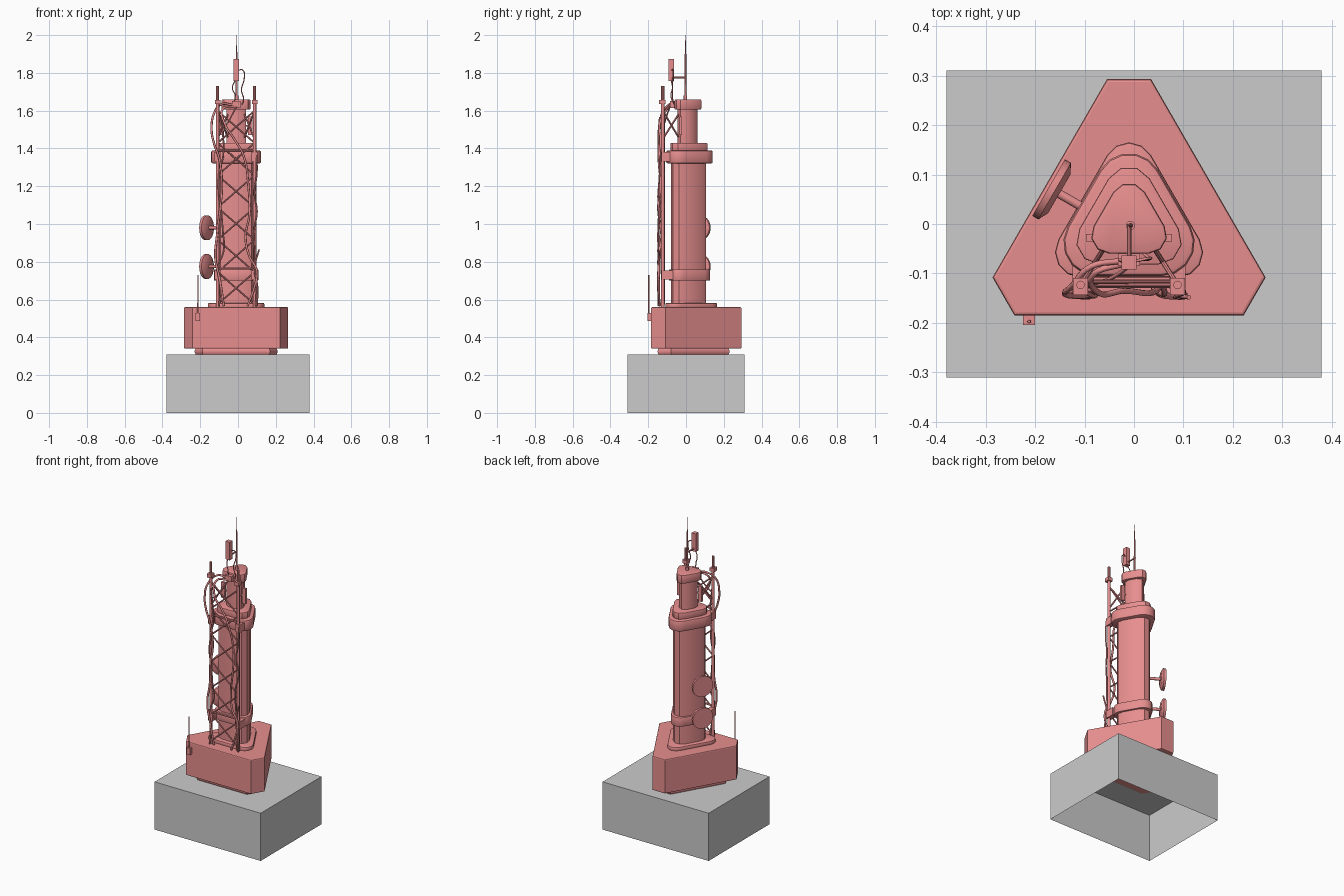
import bpy, bmesh, math, random
from mathutils import Vector, Matrix

if "Cube" in bpy.data.objects:
    bpy.data.objects.remove(bpy.data.objects["Cube"])

random.seed(4)
CX = -0.01
pink = bpy.data.materials.new("coral_paint")
pink.diffuse_color = (0.8, 0.27, 0.27, 1)
pink.use_nodes = True
pink.node_tree.nodes["Principled BSDF"].inputs["Base Color"].default_value = pink.diffuse_color


def finish(bm, name, mat=pink, smooth=False):
    bmesh.ops.recalc_face_normals(bm, faces=bm.faces)
    me = bpy.data.meshes.new(name)
    bm.to_mesh(me)
    bm.free()
    ob = bpy.data.objects.new(name, me)
    bpy.context.collection.objects.link(ob)
    if mat:
        me.materials.append(mat)
    if smooth:
        bpy.ops.object.select_all(action='DESELECT')
        ob.select_set(True)
        bpy.context.view_layer.objects.active = ob
        bpy.ops.object.shade_smooth_by_angle(angle=math.radians(35))
    return ob


def tri_prism(name, r, t, z0, z1, seg=1, bevel=0.004):
    """Triangular prism: inradius r, corners cut back to t (arc when seg > 1)."""
    bm = bmesh.new()
    pts = []
    for k in range(3):
        a = math.radians(90 + 120 * k)
        rot = Matrix.Rotation(a, 2)
        if seg == 1:
            w = (2 * r - t) * math.tan(math.radians(30))
            loc = [(t, -w), (t, w)]
        else:
            rho = 2 * r - t
            c = 2 * (r - rho)
            angs = [math.radians(-60 + 120 * i / seg) for i in range(seg + 1)]
            loc = [(c + rho * math.cos(g), rho * math.sin(g)) for g in angs]
        pts += [rot @ Vector(p) for p in loc]
    face = bm.faces.new([bm.verts.new((p.x + CX, p.y, z0)) for p in pts])
    top = bmesh.ops.extrude_face_region(bm, geom=[face])['geom']
    bmesh.ops.translate(bm, vec=(0, 0, z1 - z0),
                        verts=[v for v in top if isinstance(v, bmesh.types.BMVert)])
    if bevel:
        rims = [e for e in bm.edges if abs(e.verts[0].co.z - e.verts[1].co.z) < 1e-5]
        bmesh.ops.bevel(bm, geom=rims, offset=bevel, segments=2, profile=0.5, affect='EDGES')
    return finish(bm, name, smooth=seg > 1)


def box(name, x, y, z):
    bm = bmesh.new()
    m = Matrix.Translation(((x[0] + x[1]) / 2, (y[0] + y[1]) / 2, (z[0] + z[1]) / 2))
    m = m @ Matrix.Diagonal((x[1] - x[0], y[1] - y[0], z[1] - z[0], 1))
    bmesh.ops.create_cube(bm, size=1, matrix=m)
    return finish(bm, name)


def rod(name, a, b, r, r2=None, seg=12):
    a, b = Vector(a), Vector(b)
    d = b - a
    bm = bmesh.new()
    m = Matrix.Translation((a + b) / 2) @ d.to_track_quat('Z', 'Y').to_matrix().to_4x4()
    bmesh.ops.create_cone(bm, cap_ends=True, segments=seg, radius1=r,
                          radius2=r if r2 is None else r2, depth=d.length, matrix=m)
    return finish(bm, name, smooth=seg > 6)


def cable(name, pts, r):
    cu = bpy.data.curves.new(name, 'CURVE')
    cu.dimensions = '3D'
    cu.bevel_depth = r
    cu.bevel_resolution = 2
    cu.use_fill_caps = True
    sp = cu.splines.new('BEZIER')
    sp.bezier_points.add(len(pts) - 1)
    for bp, p in zip(sp.bezier_points, pts):
        bp.co = p
        bp.handle_left_type = bp.handle_right_type = 'AUTO'
    sp.resolution_u = 6
    ob = bpy.data.objects.new(name, cu)
    bpy.context.collection.objects.link(ob)
    cu.materials.append(pink)
    bpy.ops.object.select_all(action='DESELECT')
    ob.select_set(True)
    bpy.context.view_layer.objects.active = ob
    bpy.ops.object.convert(target='MESH')


# plinth, open underneath
bm = bmesh.new()
bmesh.ops.create_cube(bm, size=1, matrix=Matrix.Translation((0, 0, 0.154)) @ Matrix.Diagonal((0.758, 0.62, 0.308, 1)))
bm.faces.ensure_lookup_table()
bmesh.ops.delete(bm, geom=[min(bm.faces, key=lambda f: f.calc_center_median().z)], context='FACES')
plinth = finish(bm, "plinth", mat=None)

# stacked triangular tower body
tri_prism("foot", 0.15, 0.23, 0.305, 0.345, 1, 0.015)
tri_prism("base_block", 0.185, 0.293, 0.34, 0.56, 1, 0.006)
tri_prism("base_collar", 0.108, 0.165, 0.555, 0.582, 4, 0.006)
tri_prism("main_shaft", 0.08, 0.108, 0.56, 1.40, 3, 0)
tri_prism("lower_ring", 0.091, 0.128, 0.70, 0.76, 4, 0.006)
tri_prism("upper_ring", 0.105, 0.143, 1.32, 1.39, 5, 0.01)
tri_prism("shoulder", 0.082, 0.116, 1.385, 1.43, 3, 0.004)
tri_prism("upper_shaft", 0.046, 0.06, 1.42, 1.61, 2, 0)
tri_prism("top_cap", 0.06, 0.083, 1.605, 1.66, 3, 0.006)

# front lattice mast: posts, clamps, rungs and crossed braces
YP = -0.123
L, R = CX - 0.098, CX + 0.098
for side, x in (("left", L), ("right", R)):
    s = -1 if side == "left" else 1
    rod(side + "_post", (x, YP, 0.56), (x, YP, 1.655), 0.009)
    rod(side + "_post_tip", (x, YP, 1.65), (x, YP, 1.73), 0.0085, seg=10)
    box(side + "_clamp", (x - 0.015, x + 0.015), (YP - 0.02, YP + 0.014), (1.634, 1.657))
    for i, z in enumerate((0.73, 1.355)):
        box(f"{side}_bracket_{i}", (x - 0.016, x + 0.016), (YP - 0.008, -0.07), (z - 0.025, z + 0.025))
    rod(side + "_upper_stay", (x, YP, 1.60), (CX + s * 0.045, -0.04, 1.46), 0.005, seg=8)
    rod(side + "_lower_stay", (x, YP, 1.45), (CX + s * 0.045, -0.04, 1.58), 0.005, seg=8)
    # small equipment panel beside the upper shaft
    box(side + "_panel", (CX + s * 0.075 - 0.012, CX + s * 0.075 + 0.012), (-0.035, -0.02), (1.47, 1.57))
    rod(side + "_panel_arm", (CX + s * 0.075, -0.028, 1.52), (CX + s * 0.03, -0.028, 1.52), 0.005, seg=8)

BAYS, Z0, Z1 = 6, 0.575, 1.60
for i in range(BAYS):
    za, zb = Z0 + (Z1 - Z0) * i / BAYS, Z0 + (Z1 - Z0) * (i + 1) / BAYS
    rod(f"brace_a_{i}", (L, YP, za), (R, YP, zb), 0.0045, seg=8)
    rod(f"brace_b_{i}", (R, YP + 0.006, za), (L, YP + 0.006, zb), 0.0045, seg=8)
for i, z in enumerate((0.765, 1.39)):
    rod(f"rung_{i}", (L, YP, z), (R, YP, z), 0.006, seg=8)

# dishes on the left rear face
out = Vector((-math.cos(math.radians(30)), 0.5, 0))
for i, z in enumerate((0.98, 0.775)):
    c = Vector((-0.163, 0.068, z))
    rod(f"dish_{i}", c - out * 0.003, c + out * 0.011, 0.066, seg=32)
    rod(f"dish_back_{i}", c - out * 0.014, c - out * 0.003, 0.045, 0.066, seg=32)
    rod(f"dish_arm_{i}", c - out * 0.10, c - out * 0.012, 0.009)

# whip antenna on top with radio box on an arm
rod("antenna_base", (CX + 0.003, -0.003, 1.655), (CX + 0.003, -0.003, 1.68), 0.009)
rod("antenna_lower", (CX + 0.003, -0.003, 1.66), (CX + 0.003, -0.003, 1.90), 0.0055, 0.0045)
rod("antenna_tip", (CX + 0.003, -0.003, 1.89), (CX + 0.003, -0.003, 2.0), 0.0035, 0.001, 8)
rod("radio_arm", (CX, 0, 1.776), (CX, -0.075, 1.776), 0.0045, seg=8)
box("radio_box", (CX - 0.015, CX + 0.015), (-0.092, -0.064), (1.757, 1.873))
box("junction_box", (CX - 0.022, CX + 0.022), (-0.085, -0.056), (1.615, 1.65))

# small whip on the base block
box("side_mount", (-0.224, -0.2), (-0.204, -0.183), (0.487, 0.53))
rod("side_whip", (-0.212, -0.197, 0.53), (-0.212, -0.197, 0.73), 0.004, 0.003, 8)

# hanging cables
cable("cable_left", [(-0.03, -0.075, 1.63), (-0.085, -0.085, 1.635), (-0.125, -0.125, 1.59), (-0.14, -0.14, 1.5),
                     (-0.125, -0.145, 1.42), (-0.10, -0.145, 1.35), (-0.085, -0.135, 1.2), (-0.095, -0.147, 1.08),
                     (-0.11, -0.13, 0.95), (-0.12, -0.142, 0.82), (-0.095, -0.147, 0.7), (-0.075, -0.14, 0.565)], 0.006)
cable("cable_cross", [(-0.02, -0.08, 1.62), (-0.08, -0.10, 1.61), (-0.07, -0.14, 1.53), (-0.02, -0.135, 1.45),
                      (0.03, -0.14, 1.36), (0.055, -0.125, 1.2), (0.06, -0.142, 1.05), (0.04, -0.13, 0.93),
                      (0.06, -0.145, 0.83), (0.10, -0.146, 0.75), (0.085, -0.147, 0.66), (0.05, -0.14, 0.565)], 0.006)
for i in range(3):
    x = (-0.09, 0.085, 0.10)[i]
    pts = [(x + random.uniform(-0.018, 0.018), YP + random.uniform(-0.026, -0.01), 0.565 + k * 0.1)
           for k in range((11, 9, 4)[i])]
    cable(f"post_cable_{i}", pts, 0.0045)
cable("radio_lead_a", [(-0.015, -0.078, 1.76), (-0.03, -0.072, 1.72), (-0.015, -0.08, 1.68), (-0.02, -0.07, 1.645)], 0.003)
cable("radio_lead_b", [(0.003, -0.075, 1.815), (0.025, -0.07, 1.815), (0.033, -0.07, 1.77), (0.018, -0.072, 1.71),
                       (0.03, -0.07, 1.66), (0.02, -0.06, 1.63)], 0.003)
cable("stay_lead", [(-0.01, -0.085, 1.62), (-0.03, -0.10, 1.58), (-0.06, -0.115, 1.53), (L, YP, 1.49)], 0.004)
